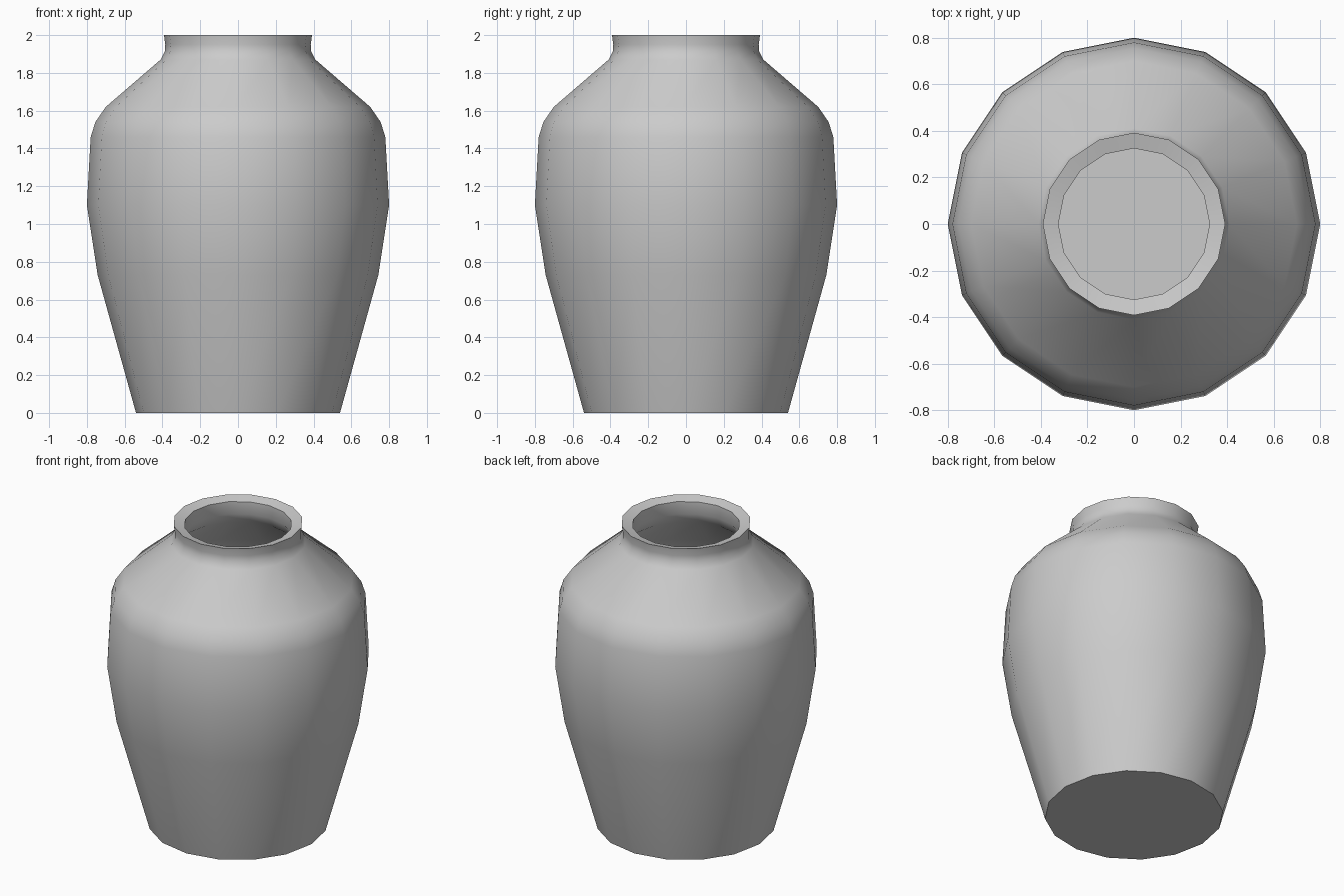
import bpy, bmesh, math
from mathutils import Matrix

SIDES = 16

cube = bpy.data.objects.get("Cube")
if cube:
    bpy.data.objects.remove(cube, do_unlink=True)

# Plain grey clay
clay = bpy.data.materials.new("grey clay")
clay.use_nodes = True
grey = (0.6, 0.6, 0.6, 1.0)
clay.diffuse_color = grey
clay.node_tree.nodes["Principled BSDF"].inputs["Base Color"].default_value = grey

# Closed wall section: outside from base to lip, then back down inside
outer = [(0.54, 0), (0.743, 0.73), (0.80, 1.10), (0.78, 1.46), (0.755, 1.54),
         (0.70, 1.62), (0.41, 1.87), (0.387, 1.915), (0.385, 1.95), (0.392, 2.0)]
inner = [(0.325, 1.983), (0.325, 1.90), (0.36, 1.83), (0.65, 1.58), (0.695, 1.51),
         (0.718, 1.44), (0.738, 1.10), (0.682, 0.74), (0.495, 0.06)]


def lathe(name, profile, material):
    """Turn an open profile round z and cap both of its ends."""
    bm = bmesh.new()
    rings = []
    for radius, z in profile:
        ring = bmesh.ops.create_circle(bm, segments=SIDES, radius=radius,
                                       matrix=Matrix.Translation((0, 0, z)))
        rings.append(ring["verts"])
    for low, high in zip(rings, rings[1:]):
        for i in range(SIDES):
            j = (i + 1) % SIDES
            bm.faces.new((low[i], low[j], high[j], high[i]))
    bm.faces.new(rings[0])
    bm.faces.new(rings[-1])
    bmesh.ops.recalc_face_normals(bm, faces=bm.faces)
    mesh = bpy.data.meshes.new(name)
    bm.to_mesh(mesh)
    bm.free()
    mesh.materials.append(material)
    obj = bpy.data.objects.new(name, mesh)
    bpy.context.collection.objects.link(obj)
    return obj


# Hollow vase body with its lip and floor
vase = lathe("vase", outer + inner, clay)
bpy.ops.object.select_all(action="DESELECT")
vase.select_set(True)
bpy.context.view_layer.objects.active = vase
bpy.ops.object.shade_smooth_by_angle(angle=math.radians(35))
